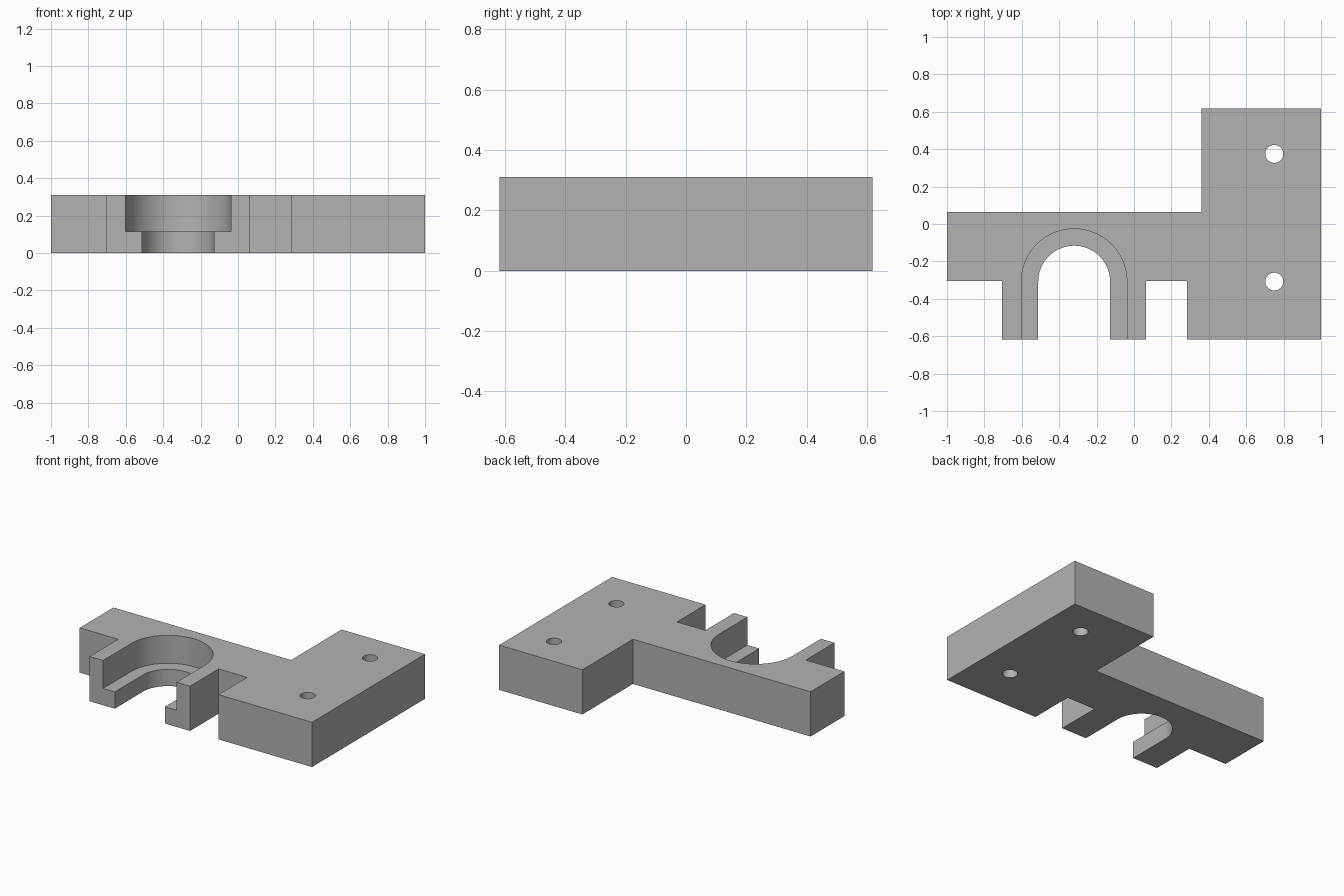
import bpy, bmesh, math

cube = bpy.data.objects.get("Cube")
if cube:
    bpy.data.objects.remove(cube, do_unlink=True)

HEIGHT = 0.31
LEDGE = 0.116
FRONT = -0.618
SLOT_X, SLOT_Y = -0.32, -0.308

grey = bpy.data.materials.new("plain grey")
grey.use_nodes = True
grey.diffuse_color = (0.45, 0.45, 0.45, 1)
grey.node_tree.nodes["Principled BSDF"].inputs["Base Color"].default_value = grey.diffuse_color


def prism(name, outline, z0, z1):
    """Extrude a counter-clockwise outline from z0 to z1."""
    bm = bmesh.new()
    base = bm.faces.new([bm.verts.new((x, y, z0)) for x, y in outline])
    top = bmesh.ops.extrude_face_region(bm, geom=[base])["geom"]
    verts = [v for v in top if isinstance(v, bmesh.types.BMVert)]
    bmesh.ops.translate(bm, verts=verts, vec=(0, 0, z1 - z0))
    bmesh.ops.recalc_face_normals(bm, faces=bm.faces)
    mesh = bpy.data.meshes.new(name)
    bm.to_mesh(mesh)
    bm.free()
    mesh.materials.append(grey)
    obj = bpy.data.objects.new(name, mesh)
    bpy.context.collection.objects.link(obj)
    return obj


def arc(cx, cy, r, sweep, steps):
    return [(cx + r * math.cos(sweep * i / steps), cy + r * math.sin(sweep * i / steps))
            for i in range(steps + 1)]


def slot(r):
    """Arch-ended slot that opens past the front edge."""
    return ([(SLOT_X - r, FRONT - 0.1), (SLOT_X + r, FRONT - 0.1)]
            + arc(SLOT_X, SLOT_Y, r, math.pi, 48))


# Plate with the mounting block, arm and two fork prongs in one outline
bracket = prism("bracket", [
    (-1, -0.305), (-0.705, -0.305), (-0.705, FRONT), (0.065, FRONT),
    (0.065, -0.305), (0.283, -0.305), (0.283, FRONT), (1, FRONT),
    (1, 0.618), (0.362, 0.618), (0.362, 0.064), (-1, 0.064)], 0, HEIGHT)

# Stepped slot and the two screw holes
cutters = [
    prism("upper_slot_cutter", slot(0.282), LEDGE, HEIGHT + 0.1),
    prism("lower_slot_cutter", slot(0.192), -0.1, LEDGE + 0.05),
]
for side, y in (("back", 0.375), ("front", -0.308)):
    ring = arc(0.75, y, 0.048, math.tau, 40)[:-1]
    cutters.append(prism(side + "_hole_cutter", ring, -0.1, HEIGHT + 0.1))

bpy.ops.object.select_all(action="DESELECT")
bpy.context.view_layer.objects.active = bracket
bracket.select_set(True)
for cutter in cutters:
    cut = bracket.modifiers.new(cutter.name, "BOOLEAN")
    cut.operation = "DIFFERENCE"
    cut.solver = "EXACT"
    cut.object = cutter
    bpy.ops.object.modifier_apply(modifier=cut.name)
    bpy.data.objects.remove(cutter, do_unlink=True)

# Smooth curved walls, crisp corners
bpy.ops.object.shade_smooth_by_angle(angle=math.radians(30))
